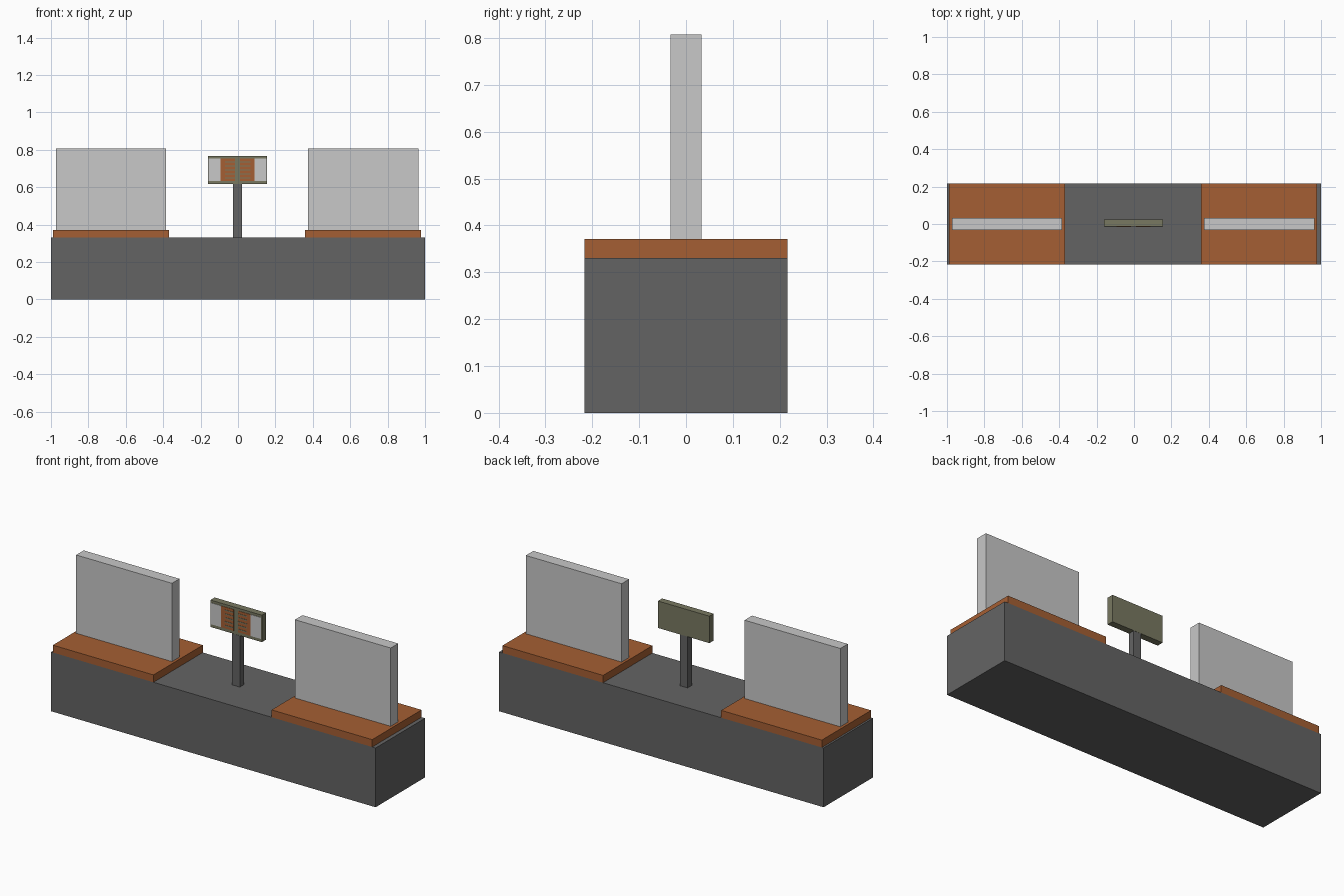
import bpy

if "Cube" in bpy.data.objects:
    bpy.data.objects.remove(bpy.data.objects["Cube"])


def material(name, rgb):
    m = bpy.data.materials.new(name)
    m.diffuse_color = (*rgb, 1)
    m.use_nodes = True
    m.node_tree.nodes["Principled BSDF"].inputs["Base Color"].default_value = m.diffuse_color
    return m


GREY = material("dark grey", (0.127, 0.127, 0.127))
RUST = material("rust orange", (0.376, 0.114, 0.033))
PALE = material("pale grey", (0.58, 0.58, 0.58))
OLIVE = material("olive", (0.19, 0.19, 0.12))


def box(name, x, y, z, mat):
    """Box spanning the given (min, max) ranges."""
    verts = [(a, b, c) for a in x for b in y for c in z]
    faces = [(0, 1, 3, 2), (4, 6, 7, 5), (0, 4, 5, 1),
             (2, 3, 7, 6), (0, 2, 6, 4), (1, 5, 7, 3)]
    mesh = bpy.data.meshes.new(name)
    mesh.from_pydata(verts, [], faces)
    mesh.materials.append(mat)
    ob = bpy.data.objects.new(name, mesh)
    bpy.context.collection.objects.link(ob)
    return ob


# Long plinth
box("base", (-1, 1), (-0.217, 0.217), (0, 0.33), GREY)

# Two pads, each carrying an upright panel
for side, cx in (("left", -0.679), ("right", 0.669)):
    box(side + "_pad", (cx - 0.31, cx + 0.31), (-0.217, 0.217), (0.33, 0.371), RUST)
    box(side + "_panel", (cx - 0.295, cx + 0.295), (-0.033, 0.033), (0.371, 0.807), PALE)

# Central display on a post
box("post", (-0.026, 0.021), (-0.014, 0.023), (0.33, 0.616), GREY)
box("display_case", (-0.161, 0.156), (-0.013, 0.024), (0.616, 0.766), OLIVE)

# Thin plates on the display front: pale ends, rust columns crossed by olive bars
for side, s in (("left", -1), ("right", 1)):
    def span(a, b):
        return tuple(sorted((s * a - 0.0025, s * b - 0.0025)))
    box(side + "_screen", span(0.091, 0.154), (-0.015, -0.013), (0.633, 0.752), PALE)
    box(side + "_column", span(0.014, 0.091), (-0.015, -0.013), (0.633, 0.752), RUST)
    for i in range(5):
        z = 0.646 + i * 0.0215
        box(f"{side}_bar_{i}", span(0.014, 0.068), (-0.0165, -0.015), (z, z + 0.006), OLIVE)
